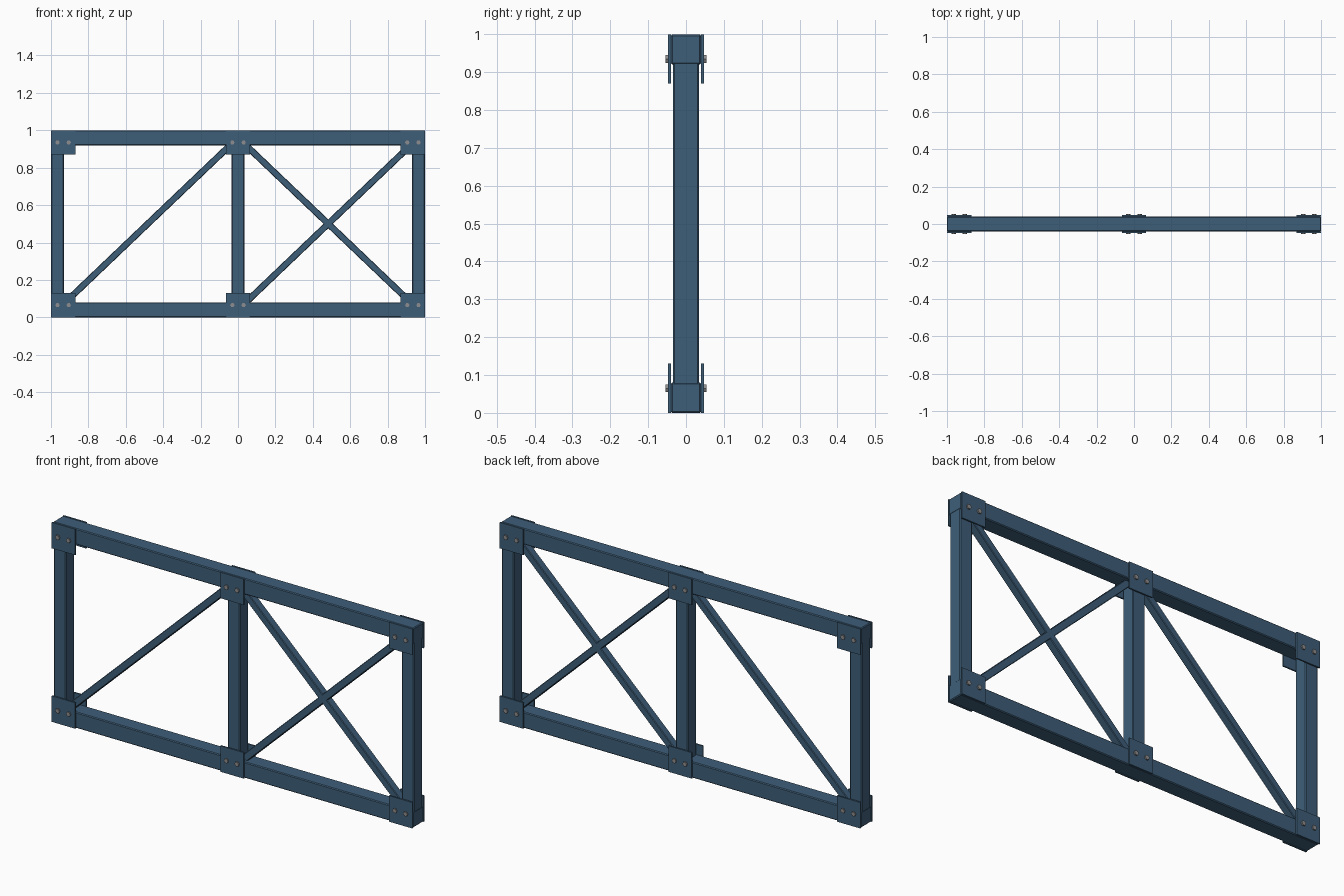
import bpy, math
from mathutils import Vector

if "Cube" in bpy.data.objects:
    bpy.data.objects.remove(bpy.data.objects["Cube"])


def material(name, rgb):
    m = bpy.data.materials.new(name)
    m.diffuse_color = (*rgb, 1)
    m.use_nodes = True
    m.node_tree.nodes["Principled BSDF"].inputs["Base Color"].default_value = m.diffuse_color
    return m


steel = material("blue steel", (0.048, 0.112, 0.19))
bolt_grey = material("bolt grey", (0.27, 0.27, 0.28))


def box(name, centre, size, bevel=0.0, pitch=0.0):
    bpy.ops.mesh.primitive_cube_add(size=1, location=centre, rotation=(0, pitch, 0))
    o = bpy.context.object
    o.name = name
    o.scale = size
    bpy.ops.object.transform_apply(location=False, rotation=False, scale=True)
    o.data.materials.append(steel)
    if bevel:
        b = o.modifiers.new("edge chamfer", 'BEVEL')
        b.width = bevel
        b.segments = 1
    return o


def brace(name, start, end):
    a, b = Vector(start), Vector(end)
    d = b - a
    return box(name, (a + b) / 2, (d.length, 0.04, 0.035), 0.003,
               -math.atan2(d.z, d.x))


# top and bottom chords
for label, z in (("bottom", 0.04), ("top", 0.96)):
    box(label + "_chord", (0, 0, z), (2, 0.08, 0.08), 0.004)

# upright posts
for label, x in (("left", -0.965), ("middle", 0), ("right", 0.965)):
    box(label + "_post", (x, 0, 0.5), (0.068, 0.068, 0.86), 0.004)

# diagonal braces: one in the left bay, a cross in the right bay
brace("left_brace", (-0.945, 0, 0.059), (-0.02, 0, 0.941))
brace("right_brace_rising", (0.02, 0, 0.059), (0.945, 0, 0.941))
brace("right_brace_falling", (0.02, 0, 0.941), (0.945, 0, 0.059))

# gusset plates with two hexagonal bolts each, on both faces
for x in (-0.935, 0, 0.935):
    for z in (0.065, 0.935):
        for side in (-1, 1):
            box("gusset_plate", (x, side * 0.0437, z), (0.13, 0.0075, 0.13))
            for dx in (-0.03, 0.03):
                bpy.ops.mesh.primitive_cylinder_add(
                    vertices=6, radius=0.012, depth=0.012,
                    location=(x + dx, side * 0.048, z),
                    rotation=(math.pi / 2, math.pi / 6, 0))
                o = bpy.context.object
                o.name = "bolt"
                o.data.materials.append(bolt_grey)
